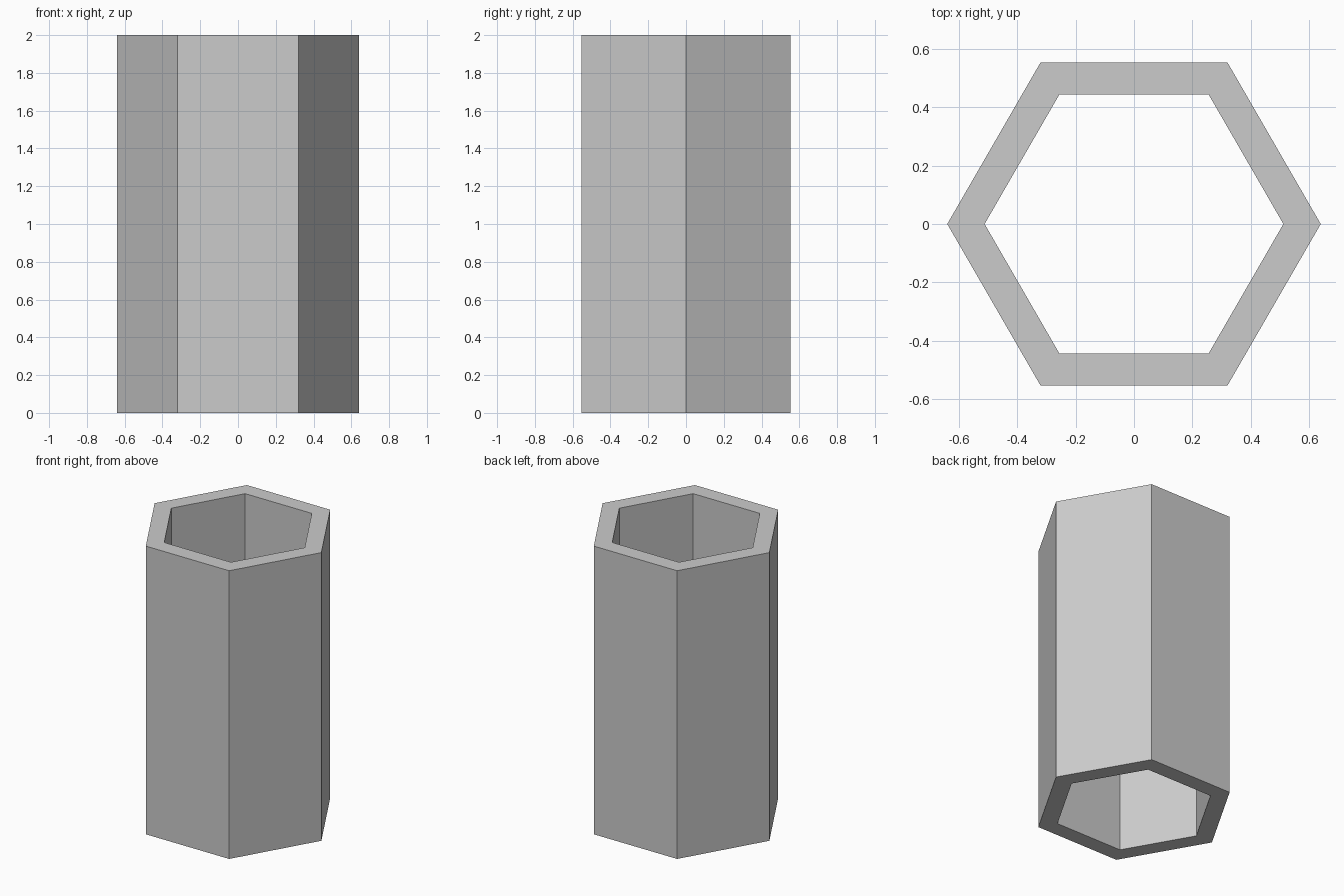
import bpy, bmesh
from math import cos, sin, tau

if "Cube" in bpy.data.objects:
    bpy.data.objects.remove(bpy.data.objects["Cube"])

SIDES = 6
OUTER_R, INNER_R, HEIGHT = 0.64, 0.512, 2.0

bm = bmesh.new()


def ring(radius, z):
    return [bm.verts.new((radius * cos(tau * i / SIDES), radius * sin(tau * i / SIDES), z))
            for i in range(SIDES)]


# Wall cross-section, swept around the hexagon: outer bottom, outer top, inner top, inner bottom
profile = [(OUTER_R, 0), (OUTER_R, HEIGHT), (INNER_R, HEIGHT), (INNER_R, 0)]
rings = [ring(r, z) for r, z in profile]
for k in range(4):
    a, b = rings[k], rings[(k + 1) % 4]
    for i in range(SIDES):
        j = (i + 1) % SIDES
        bm.faces.new((a[i], a[j], b[j], b[i]))
bmesh.ops.recalc_face_normals(bm, faces=bm.faces)

# Open hexagonal tube
mesh = bpy.data.meshes.new("hexagonal_tube")
bm.to_mesh(mesh)
bm.free()
tube = bpy.data.objects.new("hexagonal_tube", mesh)
bpy.context.collection.objects.link(tube)
